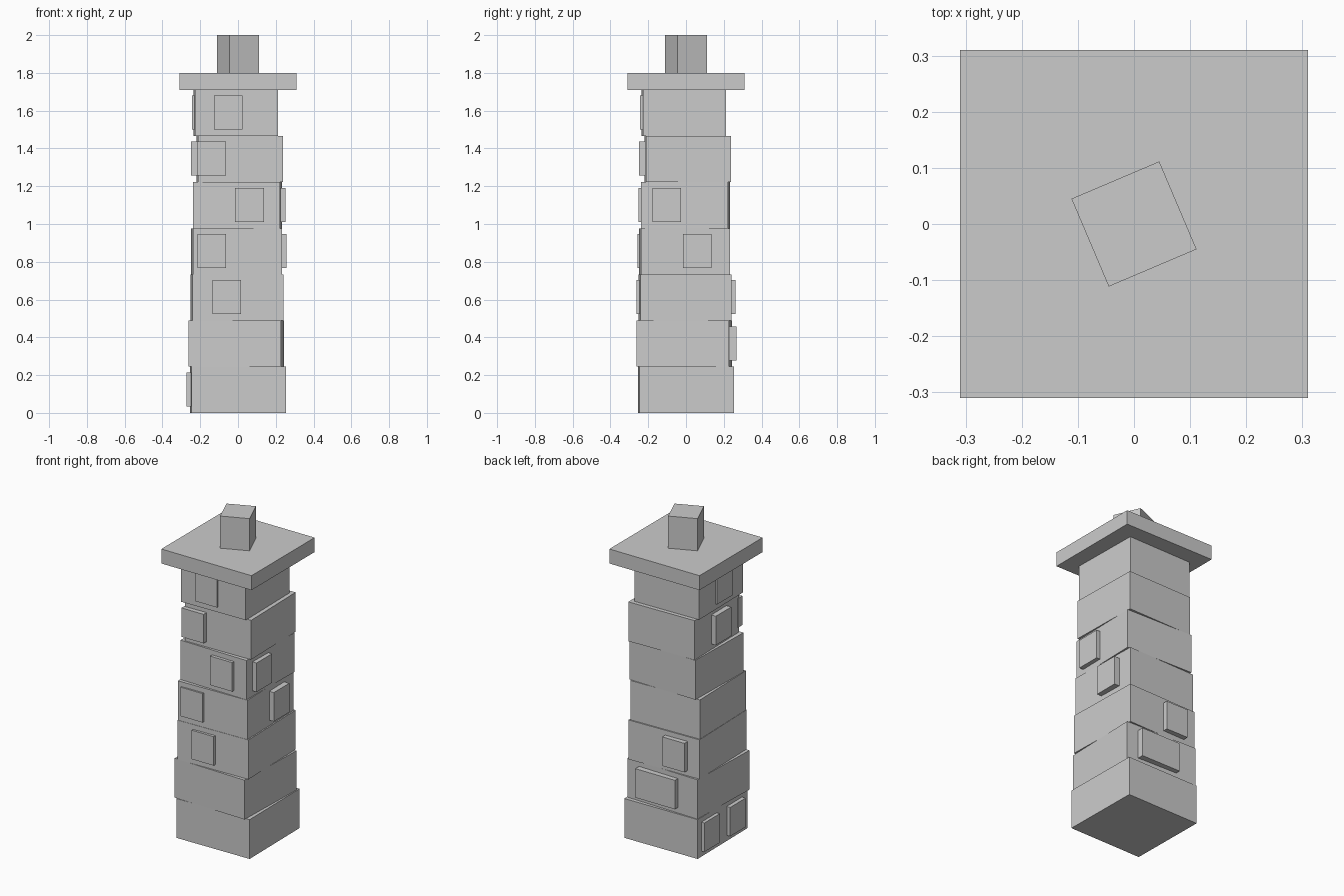
import bpy
from math import radians

if "Cube" in bpy.data.objects:
    bpy.data.objects.remove(bpy.data.objects["Cube"])


def box(name, size, loc, rot=0.0):
    bpy.ops.mesh.primitive_cube_add(size=1, location=loc, rotation=(0, 0, rot))
    ob = bpy.context.object
    ob.name = name
    ob.scale = size
    bpy.ops.object.transform_apply(location=False, rotation=False, scale=True)
    return ob


COURSE_H = 1.71 / 7

# Stacked stone courses: (diagonal offset, small twist in radians)
courses = [(0.0, 0.012), (-0.01, -0.03), (-0.006, 0.025), (-0.009, 0.025),
           (-0.002, -0.022), (0.009, 0.02), (-0.011, 0.016)]
for i, (off, twist) in enumerate(courses):
    s = 0.5 - 0.01 * i
    box(f"course_{i + 1}", (s, s, COURSE_H), (off, off, (i + 0.5) * COURSE_H), twist)

# Raised facing stones: (course, side, centre along that side)
stones = [(0, "left", 0.133), (0, "left", -0.121),
          (1, "back", 0.086), (1, "back", -0.035),
          (2, "front", -0.059), (2, "back", -0.097),
          (3, "front", -0.139), (3, "right", 0.06),
          (4, "front", 0.061), (4, "right", -0.102),
          (5, "front", -0.139), (5, "left", -0.015),
          (6, "front", -0.051), (6, "left", -0.036)]
for n, (i, side, t) in enumerate(stones):
    d = 0.25 - 0.005 * i
    z = (i + 0.5) * COURSE_H + 0.002
    sign = 1 if side in ("right", "back") else -1
    if side in ("front", "back"):
        size, loc = (0.152, 0.045, 0.18), (t, sign * d, z)
    else:
        size, loc = (0.045, 0.152, 0.18), (sign * d, t, z)
    box(f"facing_stone_{n + 1}", size, loc)

# Cap slab and twisted flue
box("cap_slab", (0.62, 0.62, 0.09), (0, 0, 1.755))
box("flue", (0.17, 0.17, 0.2), (0, 0, 1.9), radians(23))
